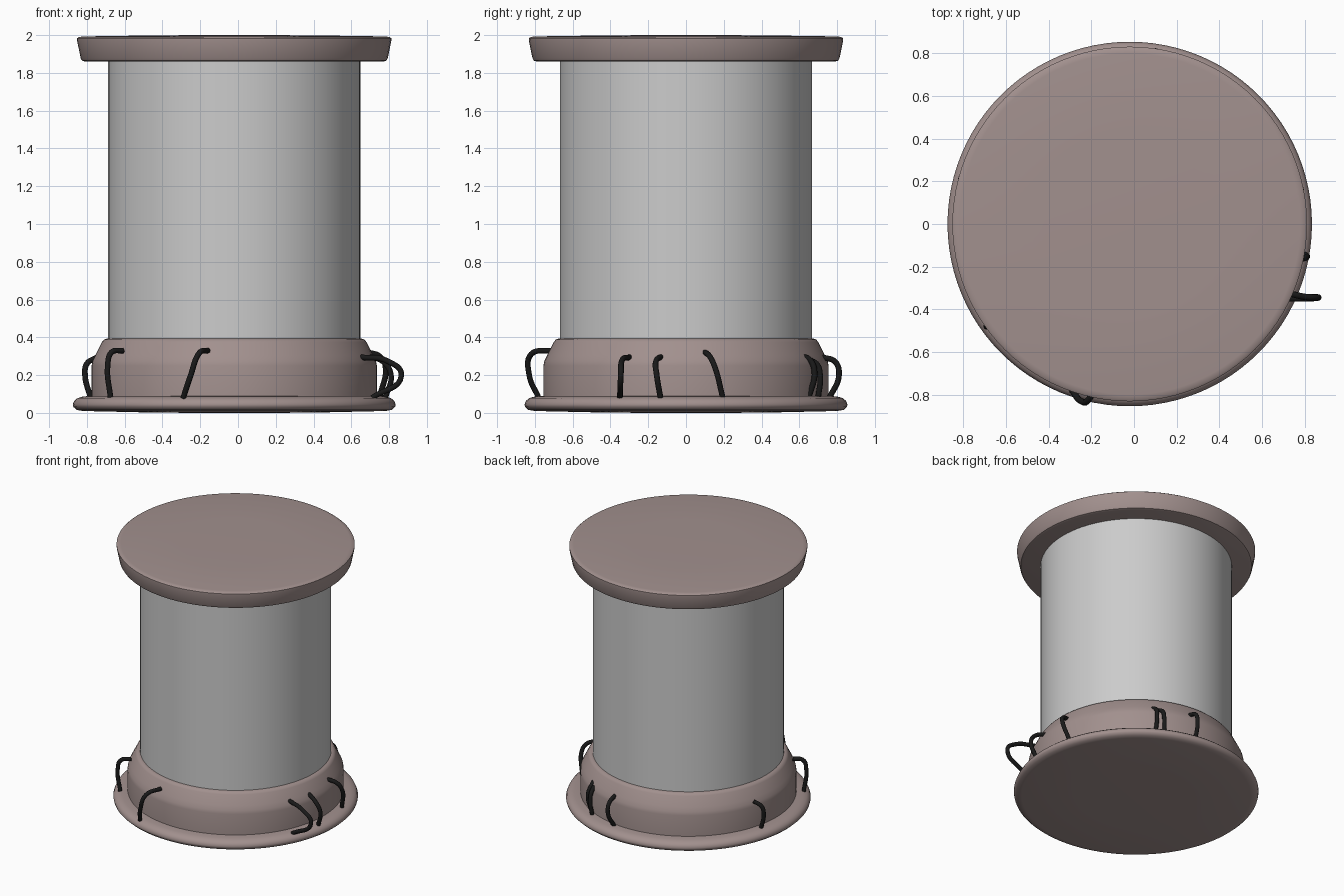
import bpy, bmesh, math

if "Cube" in bpy.data.objects:
    bpy.data.objects.remove(bpy.data.objects["Cube"])

CX = -0.02  # axis of the round body


def material(name, rgb):
    m = bpy.data.materials.new(name)
    m.diffuse_color = (*rgb, 1)
    m.use_nodes = True
    m.node_tree.nodes["Principled BSDF"].inputs["Base Color"].default_value = m.diffuse_color
    return m


def lathe(name, profile, mat=None, steps=96):
    """Spin an (r, z) profile around the body axis."""
    bm = bmesh.new()
    vs = [bm.verts.new((r, 0, z)) for r, z in profile]
    es = [bm.edges.new(p) for p in zip(vs, vs[1:])]
    bmesh.ops.spin(bm, geom=vs + es, cent=(0, 0, 0), axis=(0, 0, 1),
                   angle=2 * math.pi, steps=steps)
    bmesh.ops.remove_doubles(bm, verts=bm.verts, dist=1e-4)
    bmesh.ops.recalc_face_normals(bm, faces=bm.faces)
    me = bpy.data.meshes.new(name)
    bm.to_mesh(me)
    bm.free()
    ob = bpy.data.objects.new(name, me)
    ob.location.x = CX
    bpy.context.collection.objects.link(ob)
    if mat:
        me.materials.append(mat)
    bpy.ops.object.select_all(action='DESELECT')
    ob.select_set(True)
    bpy.context.view_layer.objects.active = ob
    bpy.ops.object.shade_smooth_by_angle(angle=math.radians(40))
    return ob


def wire(name, pts, mat):
    """Round cable running through the given points."""
    cu = bpy.data.curves.new(name, 'CURVE')
    cu.dimensions = '3D'
    cu.bevel_depth = 0.015
    cu.bevel_resolution = 3
    cu.use_fill_caps = True
    sp = cu.splines.new('BEZIER')
    sp.resolution_u = 8
    sp.bezier_points.add(len(pts) - 1)
    for b, p in zip(sp.bezier_points, pts):
        b.co = p
        b.handle_left_type = b.handle_right_type = 'AUTO'
    cu.materials.append(mat)
    ob = bpy.data.objects.new(name, cu)
    bpy.context.collection.objects.link(ob)


brown = material("brown_casing", (0.36, 0.28, 0.27))
black = material("black_cable", (0.01, 0.01, 0.01))

# Base: rounded foot flange, collar and sloped shoulder
lathe("base", [(0, 0), (0.4, 0.001), (0.8, 0.01), (0.835, 0.016), (0.852, 0.032),
               (0.855, 0.045), (0.847, 0.064), (0.83, 0.078), (0.80, 0.087),
               (0.755, 0.09), (0.755, 0.25), (0.75, 0.275), (0.735, 0.305),
               (0.70, 0.375), (0.69, 0.388), (0.675, 0.393), (0, 0.393)], brown)

# Plain tank cylinder
lathe("tank", [(0, 0.37), (0.668, 0.37), (0.668, 1.88), (0, 1.88)])

# Flared lid with a slightly domed top
lathe("lid", [(0, 1.86), (0.79, 1.86), (0.806, 1.865), (0.813, 1.878),
              (0.832, 1.972), (0.832, 1.983), (0.822, 1.99), (0.80, 1.993),
              (0.4, 1.999), (0, 2.0)], brown)

# Cables looping from the foot flange up into the shoulder
cables = {
    "front_left": [(-.675, -.47, .08), (-.69, -.48, .25), (-.67, -.47, .32), (-.61, -.43, .33)],
    "front": [(-.29, -.78, .08), (-.25, -.83, .2), (-.21, -.82, .31), (-.16, -.71, .33)],
    "left": [(-.78, .20, .08), (-.81, .21, .2), (-.80, .22, .26), (-.745, .24, .295)],
    "right_front": [(.71, -.35, .08), (.865, -.345, .2), (.79, -.34, .275), (.65, -.30, .295)],
    "right_middle": [(.78, -.135, .08), (.81, -.155, .2), (.77, -.16, .27), (.68, -.125, .30)],
    "right_back": [(.75, .195, .08), (.78, .15, .25), (.75, .125, .3), (.69, .10, .32)],
    "back_right_outer": [(.35, .65, .08), (.36, .68, .22), (.35, .65, .285), (.36, .59, .30)],
    "back_right_inner": [(.31, .70, .08), (.32, .71, .2), (.32, .69, .26), (.33, .62, .285)],
    "back": [(.08, .76, .08), (.10, .81, .2), (.10, .79, .27), (.10, .72, .295)],
}
for key, pts in cables.items():
    wire("cable_" + key, pts, black)
